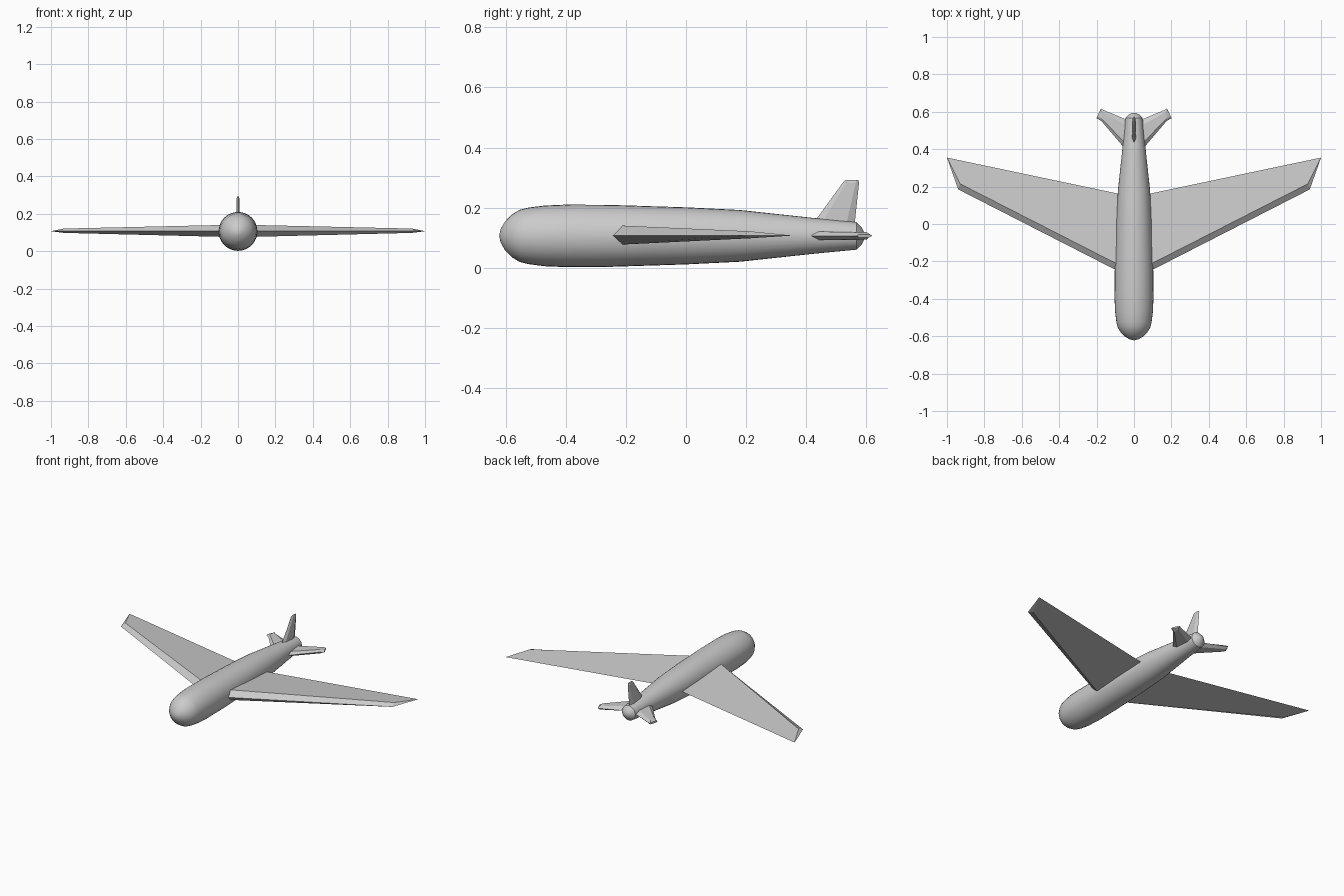
import bpy, bmesh, math

if "Cube" in bpy.data.objects:
    bpy.data.objects.remove(bpy.data.objects["Cube"])

ZC = 0.106  # height of the fuselage axis


def finish(name, bm):
    bmesh.ops.recalc_face_normals(bm, faces=bm.faces)
    me = bpy.data.meshes.new(name)
    bm.to_mesh(me)
    bm.free()
    ob = bpy.data.objects.new(name, me)
    bpy.context.collection.objects.link(ob)
    return ob


def loft(name, sections):
    """Skin a row of sections and close both ends.
    Each section runs leading edge, upper side, trailing edge, lower side."""
    bm = bmesh.new()
    rings = [[bm.verts.new(p) for p in s] for s in sections]
    n = len(rings[0])
    for a, b in zip(rings, rings[1:]):
        for i in range(n):
            j = (i + 1) % n
            bm.faces.new((a[i], a[j], b[j], b[i]))
    for r in (rings[0], rings[-1]):
        h = n // 2
        bm.faces.new(r[:h + 1])
        bm.faces.new(r[h:] + r[:1])
    return finish(name, bm)


def mirror_x(ob):
    m = ob.modifiers.new("mirror", 'MIRROR')
    m.use_axis = (True, False, False)
    m.use_mirror_merge = False


# Fuselage: turned profile of (y, radius)
profile = [(-0.622, 0), (-0.617, 0.022), (-0.603, 0.047), (-0.58, 0.071),
           (-0.553, 0.087), (-0.525, 0.094), (-0.47, 0.101), (-0.40, 0.104),
           (-0.25, 0.103), (0.0, 0.095), (0.18, 0.086), (0.43, 0.059),
           (0.567, 0.046), (0.585, 0.028), (0.593, 0.012), (0.595, 0)]
bm = bmesh.new()
vs = [bm.verts.new((0, y, ZC + r)) for y, r in profile]
es = [bm.edges.new(p) for p in zip(vs, vs[1:])]
bmesh.ops.spin(bm, geom=vs + es, cent=(0, 0, ZC), axis=(0, 1, 0),
               angle=math.tau, steps=32)
bmesh.ops.remove_doubles(bm, verts=bm.verts, dist=0.0005)
body = finish("fuselage", bm)
bpy.context.view_layer.objects.active = body
body.select_set(True)
bpy.ops.object.shade_smooth_by_angle(angle=math.radians(35))

# Swept wings: faceted wedge section with a slanted tip
wings = loft("wings", [
    [(0.05, -0.27, 0.107), (0.05, -0.234, 0.141), (0.05, 0.155, 0.108), (0.05, -0.234, 0.076)],
    [(0.94, 0.185, 0.108), (0.93, 0.215, 0.121), (1.0, 0.355, 0.107), (0.93, 0.215, 0.098)],
])
mirror_x(wings)


def hex_section(y0, y1, t, place):
    """Six-sided blade section; place maps (y, thickness offset) to a point."""
    c = y1 - y0
    pts = [(y0, 0), (y0 + 0.2 * c, t), (y1 - 0.2 * c, t),
           (y1, 0), (y1 - 0.2 * c, -t), (y0 + 0.2 * c, -t)]
    return [place(y, o) for y, o in pts]


# Tailplanes: tip slants back and outboard
def tail_place(x, sweep=0.0, y_ref=0.0):
    return lambda y, o: (x - sweep * (y - y_ref), y, ZC + o)


tail = loft("tailplanes", [
    hex_section(0.37, 0.55, 0.015, tail_place(0.02)),
    hex_section(0.55, 0.614, 0.012, tail_place(0.174)),
    hex_section(0.566, 0.62, 0.005, tail_place(0.194, 0.45, 0.58)),
])
mirror_x(tail)


# Upright fin
def fin_place(z):
    return lambda y, o: (o, y, z)


loft("tail_fin", [
    hex_section(0.40, 0.558, 0.012, fin_place(0.115)),
    hex_section(0.522, 0.576, 0.007, fin_place(0.283)),
    hex_section(0.53, 0.574, 0.004, fin_place(0.292)),
])
